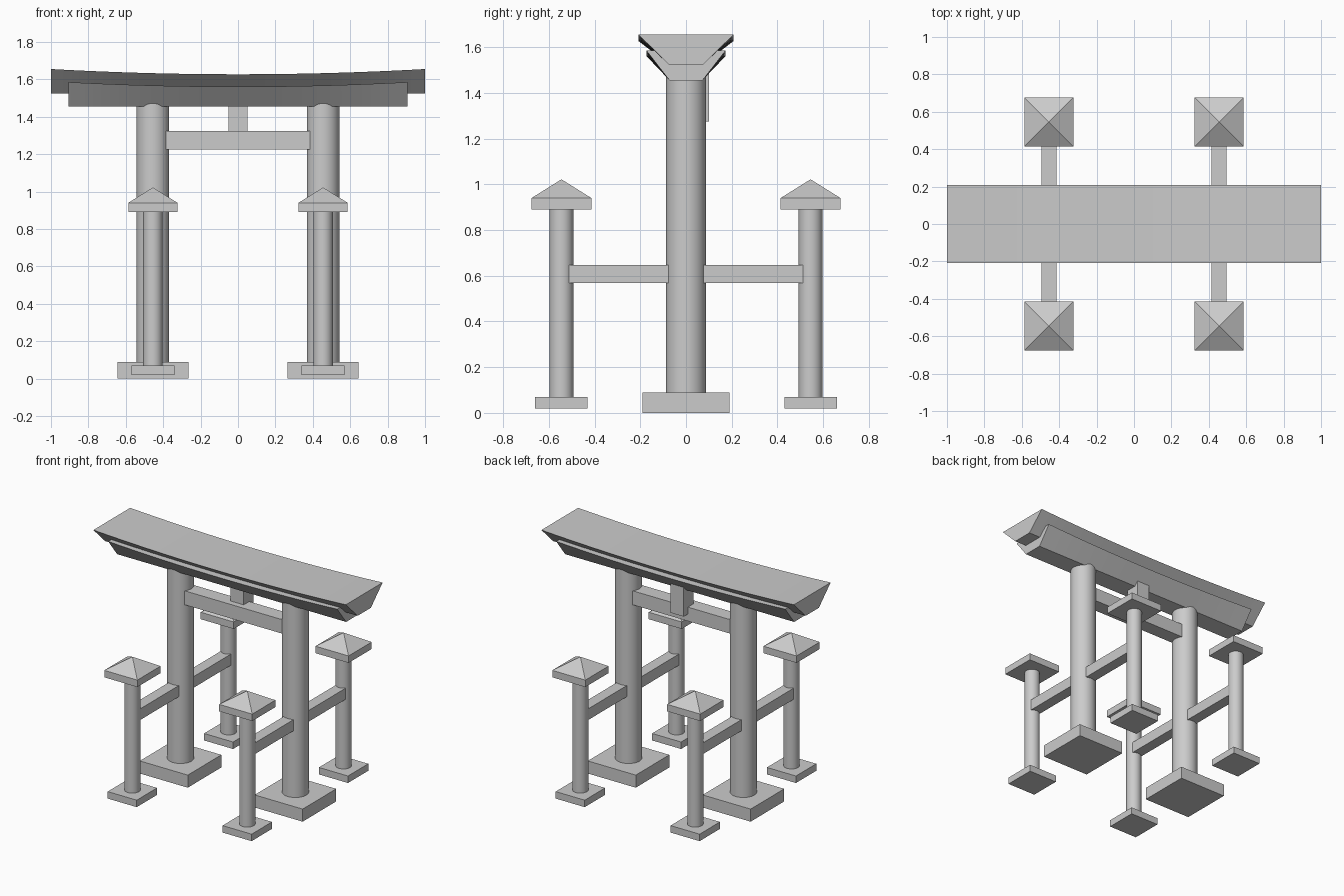
import bpy, bmesh, math
from mathutils import Matrix

cube = bpy.data.objects.get("Cube")
if cube:
    bpy.data.objects.remove(cube, do_unlink=True)

# One plain stone colour
stone = bpy.data.materials.new("stone grey")
stone.use_nodes = True
GREY = (0.6, 0.6, 0.6, 1)
stone.diffuse_color = GREY
stone.node_tree.nodes["Principled BSDF"].inputs["Base Color"].default_value = GREY


def finish(name, bm, smooth=False):
    bmesh.ops.recalc_face_normals(bm, faces=bm.faces)
    mesh = bpy.data.meshes.new(name)
    bm.to_mesh(mesh)
    bm.free()
    mesh.materials.append(stone)
    obj = bpy.data.objects.new(name, mesh)
    bpy.context.collection.objects.link(obj)
    if smooth:
        bpy.ops.object.select_all(action="DESELECT")
        obj.select_set(True)
        bpy.context.view_layer.objects.active = obj
        bpy.ops.object.shade_smooth_by_angle(angle=math.radians(30))
    return obj


def box(name, x, y, z):
    """Box from (low, high) ranges."""
    bm = bmesh.new()
    size = [b - a for a, b in (x, y, z)]
    mid = [(a + b) / 2 for a, b in (x, y, z)]
    bmesh.ops.create_cube(bm, size=1, matrix=Matrix.Translation(mid) @ Matrix.Diagonal((*size, 1)))
    return finish(name, bm)


def slab(name, x, y, half, z0, z1):
    return box(name, (x - half, x + half), (y - half, y + half), (z0, z1))


def column(name, x, y, radius, z0, z1):
    bm = bmesh.new()
    bmesh.ops.create_cone(bm, cap_ends=True, segments=40, radius1=radius, radius2=radius,
                          depth=z1 - z0, matrix=Matrix.Translation((x, y, (z0 + z1) / 2)))
    return finish(name, bm, True)


def cap(name, x, y, half, z0, z1, apex):
    """Square slab whose top is poked up into a pyramid."""
    obj = slab(name, x, y, half, z0, z1)
    bm = bmesh.new()
    bm.from_mesh(obj.data)
    top = max(bm.faces, key=lambda f: f.calc_center_median().z)
    peak = bmesh.ops.poke(bm, faces=[top])["verts"][0]
    peak.co.z = apex
    bm.to_mesh(obj.data)
    bm.free()


def curved_beam(name, half_len, half_bottom, half_top, z0, z1, sag, steps=24):
    """Flared beam with a flat underside and a top that dips in the middle."""
    bm = bmesh.new()
    rings = []
    for i in range(steps + 1):
        t = 2 * i / steps - 1
        zt = z1 - sag * (1 - t * t)
        ring = [(-half_bottom, z0), (half_bottom, z0), (half_top, zt), (-half_top, zt)]
        rings.append([bm.verts.new((t * half_len, y, z)) for y, z in ring])
    for a, b in zip(rings, rings[1:]):
        for k in range(4):
            n = (k + 1) % 4
            bm.faces.new((a[k], a[n], b[n], b[k]))
    bm.faces.new(rings[0])
    bm.faces.new(rings[-1])
    return finish(name, bm, True)


# Roof beams
curved_beam("top_lintel", 1.0, 0.075, 0.208, 1.525, 1.655, 0.028)
curved_beam("lower_lintel", 0.907, 0.072, 0.173, 1.455, 1.585, 0.024)

# Tie beam and the short strut above it
box("tie_beam", (-0.42, 0.42), (-0.053, 0.053), (1.225, 1.325))
box("centre_strut", (-0.052, 0.052), (-0.01, 0.1), (1.275, 1.5))

# Main pillars, side posts and rails
PX, PY = 0.455, 0.545
for side, sx in (("left", 1), ("right", -1)):
    x = sx * PX
    slab(f"{side}_pillar_base", x, 0, 0.19, 0, 0.09)
    column(f"{side}_pillar", x, 0, 0.087, 0.085, 1.5)
    for end, sy in (("front", -1), ("back", 1)):
        y, tag = sy * PY, f"{end}_{side}"
        slab(f"{tag}_post_base", x, y, 0.115, 0.02, 0.07)
        column(f"{tag}_post", x, y, 0.052, 0.065, 0.9)
        cap(f"{tag}_post_cap", x, y, 0.131, 0.89, 0.94, 1.022)
        box(f"{tag}_rail", (x - 0.04, x + 0.04), sorted((sy * 0.07, sy * 0.515)), (0.568, 0.648))
